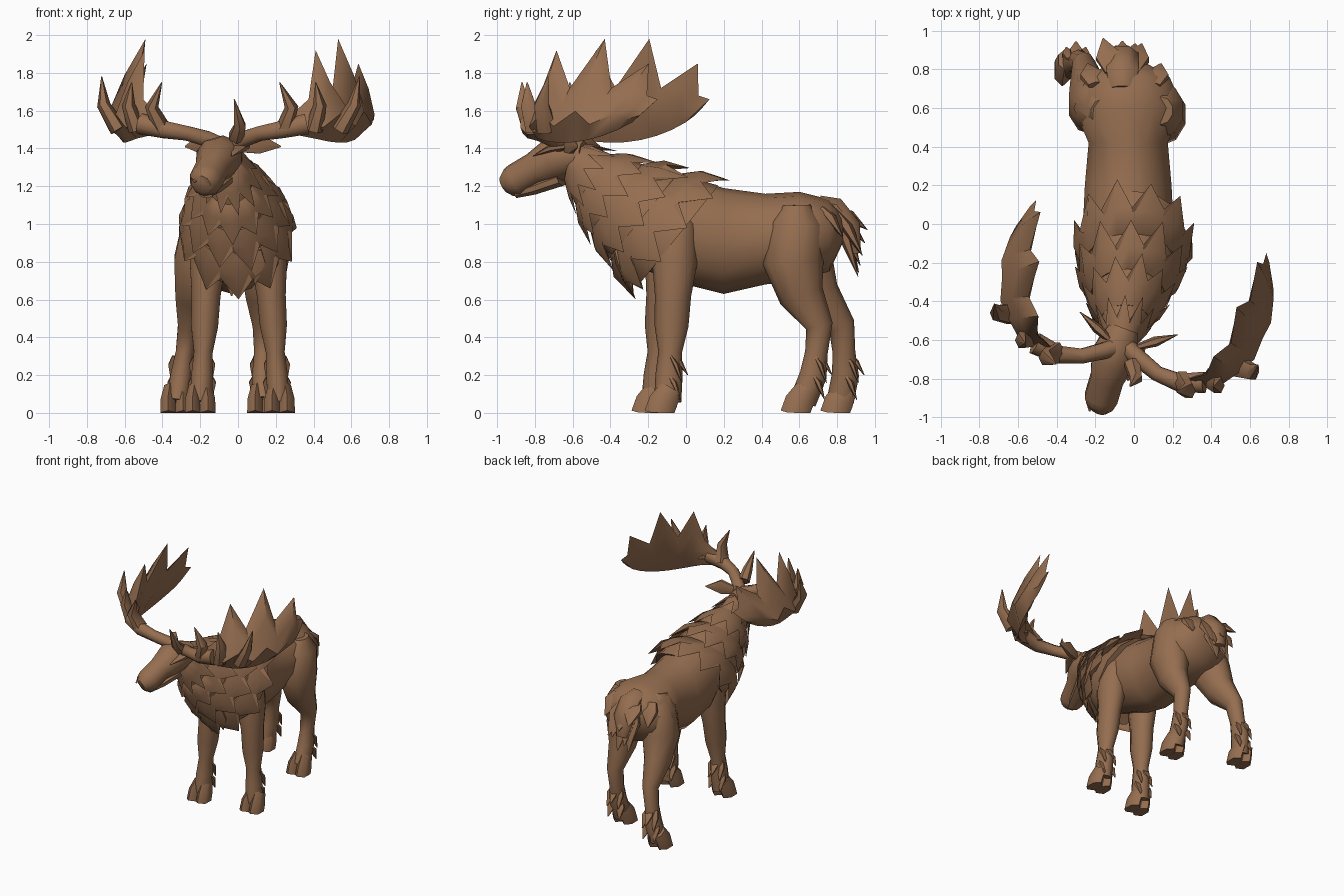
import bpy, bmesh, math, random
from mathutils import Vector, Matrix

random.seed(4)
if "Cube" in bpy.data.objects:
    bpy.data.objects.remove(bpy.data.objects["Cube"], do_unlink=True)

COLOUR = (0.3, 0.155, 0.08, 1)
fur = bpy.data.materials.new("warm brown")
fur.use_nodes = True
fur.diffuse_color = COLOUR
fur.node_tree.nodes["Principled BSDF"].inputs["Base Color"].default_value = COLOUR

ACROSS, ALONG, UP = Vector((1, 0, 0)), Vector((0, 1, 0)), Vector((0, 0, 1))
SIDES = {"left": 1, "right": -1}


def mix(a, b, t):
    return a + (b - a) * t


def skin(name, rings):
    """Join rings of points into one closed, smooth-shaded shell."""
    bm = bmesh.new()
    rows = [[bm.verts.new(point) for point in ring] for ring in rings]
    count = len(rows[0])
    for row, following in zip(rows, rows[1:]):
        for i in range(count):
            j = (i + 1) % count
            bm.faces.new((row[i], row[j], following[j], following[i]))
    bm.faces.new(rows[0])
    bm.faces.new(rows[-1])
    bmesh.ops.recalc_face_normals(bm, faces=bm.faces)
    mesh = bpy.data.meshes.new(name)
    bm.to_mesh(mesh)
    bm.free()
    mesh.materials.append(fur)
    part = bpy.data.objects.new(name, mesh)
    bpy.context.collection.objects.link(part)
    bpy.ops.object.select_all(action="DESELECT")
    bpy.context.view_layer.objects.active = part
    part.select_set(True)
    bpy.ops.object.shade_smooth_by_angle(angle=math.radians(50))


def tube(name, points, radii, depth=1, ref=ACROSS, sides=8):
    """Sweep an oval along the points; depth scales it away from ref."""
    points = [Vector(point) for point in points]
    last = len(points) - 1
    rings = []
    for i, (centre, radius) in enumerate(zip(points, radii)):
        tangent = (points[min(i + 1, last)] - points[max(i - 1, 0)]).normalized()
        u = (ref - tangent * ref.dot(tangent)).normalized()
        v = tangent.cross(u) * depth
        ring = []
        for k in range(sides):
            angle = math.tau * (k + 0.5) / sides
            point = centre + (u * math.cos(angle) + v * math.sin(angle)) * radius
            point.z = max(point.z, 0)
            ring.append(point)
        rings.append(ring)
    skin(name, rings)


def tuft(name, base, tip, width, ref=ACROSS):
    """A flat pointed lock of hair, slightly bowed."""
    base, tip = Vector(base), Vector(tip)
    middle = base.lerp(tip, 0.45) + UP * 0.015
    tube(name, (base, middle, tip), (width * 0.6, width, 0.004), 0.45, ref, 6)


def hoop(top, bottom, half_width, count):
    """Upright oval ring hung between a top and a bottom point."""
    centre, half = (top + bottom) / 2, (top - bottom) / 2
    angles = [math.tau * i / count for i in range(count)]
    return [centre + half * math.cos(a) + ACROSS * half_width * math.sin(a) for a in angles]


# Torso: rump, barrel, shoulders (y, top, bottom, half width)
TORSO = ((.83, 1.05, .9, .1), (.76, 1.13, .75, .22), (.6, 1.17, .7, .29),
         (.42, 1.16, .68, .21), (.2, 1.19, .63, .23), (0, 1.25, .68, .24), (-.2, 1.3, .75, .2))
skin("torso", [hoop(Vector((-.03, y, top)), Vector((-.03, y, bottom)), half, 14)
               for y, top, bottom, half in TORSO])


# Neck and mane: overlapping collars with jagged hems, widening to the shoulders
def collar_ring(t, count, fullness=1):
    x = mix(-.06, 0, t)
    top = Vector((x, mix(-.57, .2, t), mix(1.43, 1.24, t)))
    bottom = Vector((x, mix(-.64, -.28, t), mix(1.2, .64, t)))
    bottom += Vector((0, -.05, 0)) * math.sin(math.pi * t)
    half_width = mix(.09, .3, math.sin(t ** 1.15 * math.pi / 2))
    inset = (top - bottom) * (1 - fullness) / 2
    return hoop(top - inset, bottom + inset, half_width * fullness, count)


skin("neck", [collar_ring(t / 5, 14, .88) for t in range(6)])
LAYERS, LOCKS = 4, 11
for layer in range(LAYERS):
    count = LOCKS * 2
    start = collar_ring(layer / LAYERS, count)
    end = collar_ring((layer + 1) / LAYERS, count)
    start_mid, end_mid = sum(start, Vector()) / count, sum(end, Vector()) / count
    rows = [], [], [], []
    for i in range(count):
        pointed = (i + layer) % 2 == 0
        reach = random.uniform(1, 1.2) if pointed else random.uniform(.35, .55)
        shape = ((-.15, .88), (.3, 1.07 if pointed else .97), (reach, 1.04), (.2, .82))
        for row, (t, swell) in zip(rows, shape):
            axis = start_mid.lerp(end_mid, t)
            row.append(axis + (start[i].lerp(end[i], t) - axis) * swell)
    skin(f"mane_layer_{layer + 1}", rows)

# Hanging locks from throat to chest
for i in range(7):
    t = i / 6
    root = Vector((random.uniform(-.1, .1), mix(-.57, -.33, t), mix(1.18, .8, t)))
    tuft(f"chest_lock_{i + 1}", root, root + Vector((0, .05, -.18)), .06)

# Head: skull, muzzle and jaw, turned to the model's right
tube("head", ((-.05, -.54, 1.36), (-.08, -.62, 1.36), (-.11, -.7, 1.34), (-.14, -.8, 1.29),
              (-.17, -.9, 1.23), (-.18, -.94, 1.22), (-.19, -.96, 1.21)),
     (.08, .11, .12, .09, .09, .075, .05), sides=10)
tube("lower_jaw", ((-.09, -.66, 1.24), (-.14, -.8, 1.19), (-.17, -.9, 1.16)),
     (.07, .06, .04), .6)

# Ears, brows and antlers share a frame turned with the head
TURN = Matrix.Rotation(math.radians(-13), 3, "Z")
CROWN = Vector((-.06, -.66, 0))
HEIGHTS = 1.56, 1.66, 1.92, 1.72, 1.98, 1.72, 1.85, 1.68, 1.66
for side, sign in SIDES.items():
    def place(x, y, z):
        return CROWN + TURN @ Vector((x * sign, y, z))

    tuft(f"{side}_ear", place(.07, .04, 1.41), place(.26, .15, 1.41), .06, UP)
    tuft(f"{side}_brow", place(.09, .05, 1.41), place(.06, -.14, 1.36), .045)
    tuft(f"{side}_nostril", (-.17 + sign * .05, -.84, 1.25),
         (-.19 + sign * .04, -.97, 1.22), .035)

    # Beam and free tines
    tube(f"{side}_antler_beam",
         [place(*p) for p in ((.03, .02, 1.41), (.1, -.02, 1.45), (.2, -.07, 1.48),
                              (.32, -.09, 1.5), (.45, -.06, 1.53))],
         (.05, .045, .042, .05, .06), ref=ALONG)
    tines = {"front": ((.33, -.08, 1.5), (.38, -.12, 1.62), (.32, -.14, 1.75)),
             "outer": ((.6, .06, 1.5), (.68, .05, 1.63), (.7, .09, 1.78)),
             "inner": ((.48, -.03, 1.5), (.52, -.06, 1.63), (.5, -.07, 1.75))}
    for label, path in tines.items():
        tube(f"{side}_antler_{label}_tine", [place(*p) for p in path],
             (.06, .045, .003), .8, ALONG, 6)

    # Palm: columns along a quarter ellipse, every other one drawn up to a point
    columns = []
    for i, height in enumerate(HEIGHTS):
        t = i / (len(HEIGHTS) - 1)
        sweep = t ** .65 * math.pi / 2
        low = Vector((.36 + .31 * math.sin(sweep) - .04 * t * t, .53 - .6 * math.cos(sweep),
                      1.43 + .3 * (t - .4) ** 2))
        rise = height - low.z
        high = low + Vector((-.16 * rise, 1.1 * rise * t * t, rise))
        outward = Vector((1, mix(-.5, .2, t), 0)).normalized()
        bow = math.sin(math.pi * mix(.12, .95, t))
        belly, upper = low.lerp(high, .3), low.lerp(high, .65)
        ring = (low, belly + outward * (.1 * bow + .01), upper + outward * (.06 * bow + .01),
                high, upper - outward * .025 * bow, belly - outward * .03 * bow)
        columns.append([place(*point) for point in ring])
    skin(f"{side}_antler_palm", columns)
tube("brow_tine", ((-.01, -.72, 1.46), (.01, -.8, 1.52), (-.02, -.84, 1.66)),
     (.045, .035, .003), sides=6)

# Legs: limb bent by joint, cloven hoof, shaggy fetlock
JOINTS = 1.1, 1, .8, .62, .46, .32, .2, .06
STRAIGHT = (0,) * len(JOINTS)
HOCKED = 0, 0, -.03, .01, .1, .08, .06, 0
FORE_WIDTHS = .05, .09, .1, .08, .075, .052, .06, .06
HIND_WIDTHS = .06, .12, .135, .1, .06, .05, .06, .06


def leg(name, hip, hoof, bends, widths):
    hip, hoof = Vector((*hip, 0)), Vector((*hoof, 0))
    path = [hip.lerp(hoof, 1 - z) + ALONG * bend + UP * z for z, bend in zip(JOINTS, bends)]
    tube(f"{name}_leg", path, widths, 1.2, sides=10)
    fetlock = path[-2]
    for label, sign in {"outer": 1, "inner": -1}.items():
        def beside(x, y, z):
            return Vector((sign * x, y, z))
        tube(f"{name}_{label}_toe",
             (hoof + beside(.03, .02, .13), hoof + beside(.04, -.02, .06),
              hoof + beside(.04, -.04, -.01)), (.035, .045, .048), 1.7, sides=6)
        tuft(f"{name}_{label}_fetlock", fetlock + beside(.03, .01, .1),
             fetlock + beside(.05, .07, -.04), .035)
        tuft(f"{name}_{label}_heel", fetlock + beside(.03, 0, 0),
             fetlock + beside(.05, .06, -.13), .04)
    tuft(f"{name}_back_fetlock", fetlock + Vector((0, .02, .1)),
         fetlock + Vector((0, .1, 0)), .035)


leg("front_left", (.15, -.05), (.22, -.1), STRAIGHT, FORE_WIDTHS)
leg("front_right", (-.15, -.08), (-.2, -.17), STRAIGHT, FORE_WIDTHS)
leg("hind_left", (.14, .59), (.13, .62), HOCKED, HIND_WIDTHS)
leg("hind_right", (-.18, .6), (-.33, .83), HOCKED, HIND_WIDTHS)

# Tail: fan of shaggy locks
tube("tail", ((-.06, .7, 1.1), (-.06, .78, 1.08), (-.06, .86, .98), (-.06, .89, .84)),
     (.07, .09, .09, .05), .8)
for i in range(7):
    swing = mix(-1, 1, i / 6)
    drop = mix(.1, .35, abs(math.sin(i * 2)))
    tuft(f"tail_lock_{i + 1}", (-.06 + swing * .05, .79, 1.07),
         (-.06 + swing * .1, .98 - drop * .2, 1.07 - drop), .075)
for side, sign in SIDES.items():
    tuft(f"{side}_rump_lock", (-.05 + sign * .15, .72, 1.08),
         (-.05 + sign * .19, .83, .93), .07)
